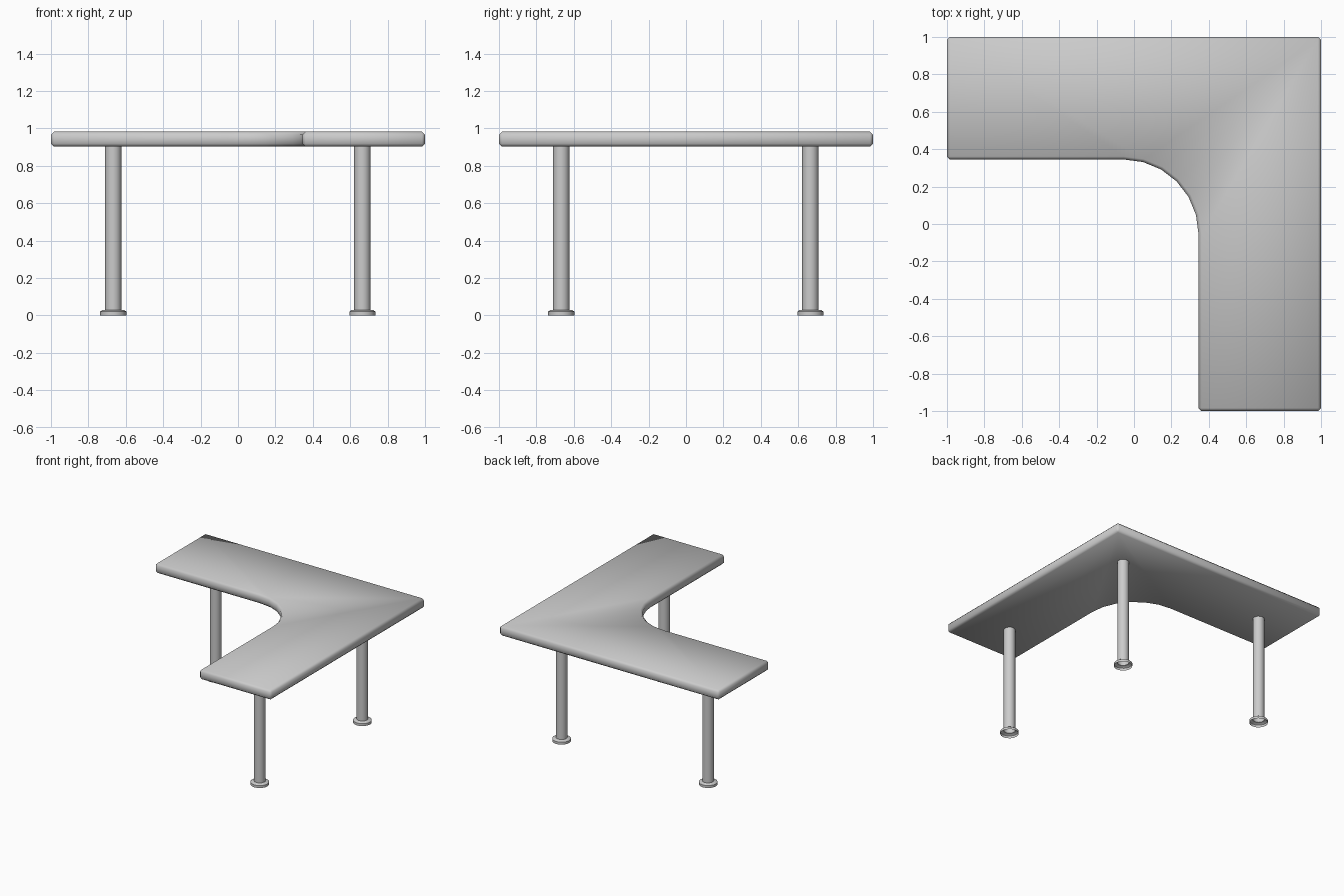
import bpy, bmesh, math

if "Cube" in bpy.data.objects:
    bpy.data.objects.remove(bpy.data.objects["Cube"])

BOTTOM, TOP = 0.902, 0.982


def finish(name, bm, angle):
    bmesh.ops.recalc_face_normals(bm, faces=bm.faces)
    mesh = bpy.data.meshes.new(name)
    bm.to_mesh(mesh)
    bm.free()
    obj = bpy.data.objects.new(name, mesh)
    bpy.context.collection.objects.link(obj)
    bpy.ops.object.select_all(action='DESELECT')
    bpy.context.view_layer.objects.active = obj
    obj.select_set(True)
    bpy.ops.object.shade_smooth_by_angle(angle=math.radians(angle))
    return obj


# L-shaped desktop with a rounded inner corner and chamfered rim
inner, radius = 0.345, 0.40
outline = [(-1, inner)]
for i in range(7):
    a = math.pi / 2 * (1 - i / 6)
    outline.append((inner - radius + radius * math.cos(a),
                    inner - radius + radius * math.sin(a)))
outline += [(inner, -1), (1, -1), (1, 1), (-1, 1)]
bm = bmesh.new()
slab = bm.faces.new([bm.verts.new((x, y, BOTTOM)) for x, y in outline])
ext = bmesh.ops.extrude_face_region(bm, geom=[slab], use_keep_orig=True)
for v in ext['geom']:
    if isinstance(v, bmesh.types.BMVert):
        v.co.z = TOP
bm.normal_update()
bmesh.ops.recalc_face_normals(bm, faces=bm.faces)
sharp = [e for e in bm.edges if e.calc_face_angle(0) > math.radians(30)]
bmesh.ops.bevel(bm, geom=sharp, offset=0.016, segments=1, affect='EDGES')
finish("desktop", bm, 50)


# Turned leg with a flared hollow foot
def leg(name, x, y, sides=16):
    profile = [(0.044, BOTTOM), (0.044, 0.03), (0.055, 0.03),
               (0.07, 0.02), (0.07, 0.0)]
    bm = bmesh.new()
    rings = [[bm.verts.new((x + r * math.cos(2 * math.pi * i / sides),
                            y + r * math.sin(2 * math.pi * i / sides), z))
              for i in range(sides)] for r, z in profile]
    for a, b in zip(rings, rings[1:]):
        for i in range(sides):
            j = (i + 1) % sides
            bm.faces.new((a[i], a[j], b[j], b[i]))
    finish(name, bm, 40)


for name, x, y in (("left_leg", -0.667, 0.665),
                   ("corner_leg", 0.665, 0.665),
                   ("front_leg", 0.665, -0.667)):
    leg(name, x, y)
